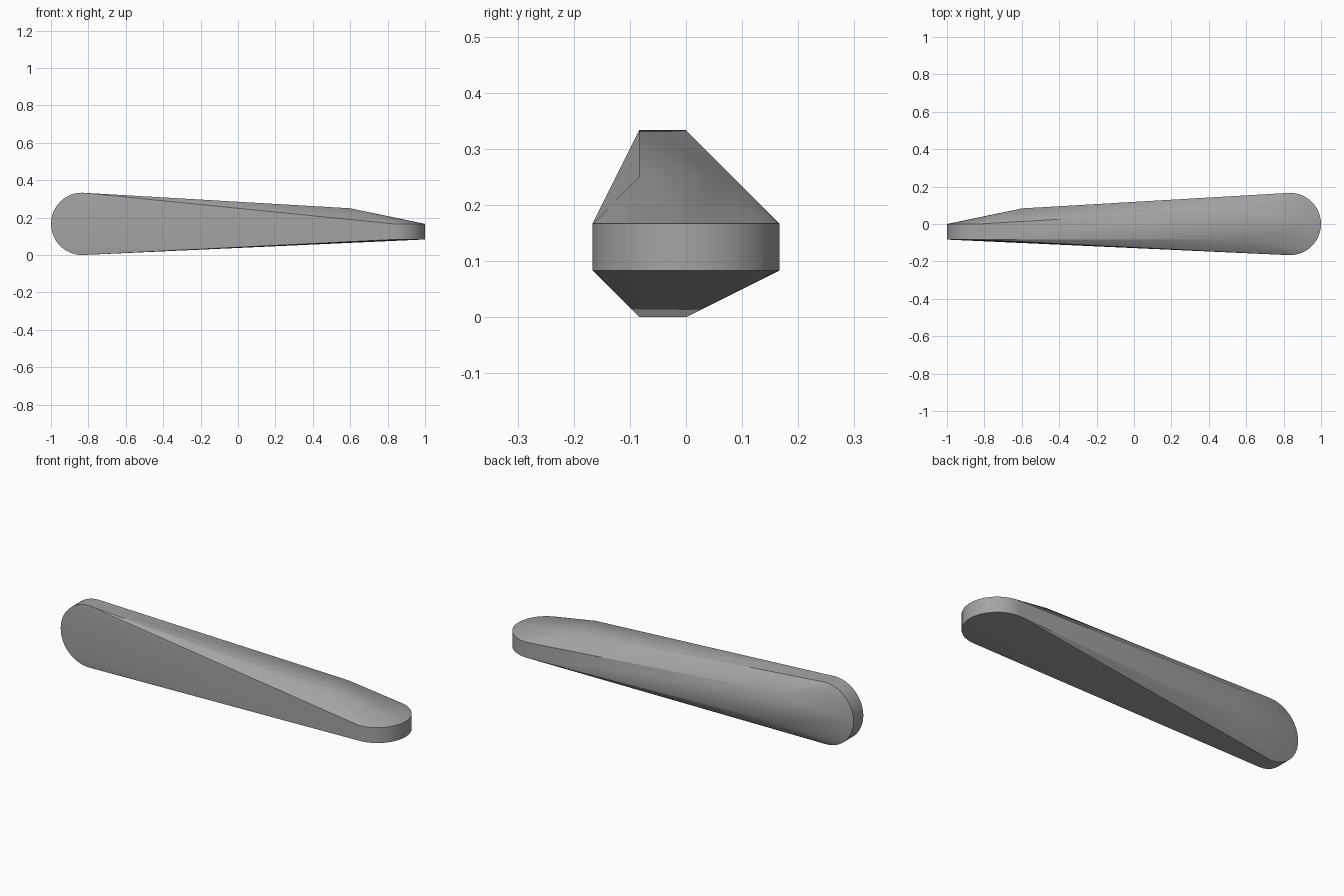
import bpy, bmesh
from math import sin, cos, pi

cube = bpy.data.objects.get("Cube")
if cube:
    bpy.data.objects.remove(cube)

R = 1 / 6          # radius of the rounded ends
T = R / 2          # thickness of the rounded ends
CX = 1 - R         # centre of each rounded end
RIDGE_X = 0.6      # where the body starts to slope into an end
SEGMENTS = 24

grey = bpy.data.materials.new("light_grey")
grey.use_nodes = True
colour = (0.37, 0.37, 0.37, 1)
grey.diffuse_color = colour
grey.node_tree.nodes["Principled BSDF"].inputs["Base Color"].default_value = colour


def end_points():
    """Half-round flat end at +x, with the two ridge corners behind it."""
    points = [(RIDGE_X, side * T, T) for side in (-1, 1)]
    for i in range(SEGMENTS + 1):
        a = pi * (i / SEGMENTS - 0.5)
        for z in (-T, 0):
            points.append((CX + R * cos(a), R * sin(a), z))
    return points


# Flat end lies level; the other end is the same shape mirrored and turned upright
flat_end = end_points()
upright_end = [(-x, z, y) for x, y, z in flat_end]

# Twisted body skinned tightly around both ends
bm = bmesh.new()
for x, y, z in flat_end + upright_end:
    bm.verts.new((x, y, z + R))
hull = bmesh.ops.convex_hull(bm, input=bm.verts[:])
loose = {v for v in hull["geom_interior"] + hull["geom_unused"]
         if isinstance(v, bmesh.types.BMVert) and not v.link_faces}
bmesh.ops.delete(bm, geom=list(loose), context='VERTS')
bmesh.ops.dissolve_limit(bm, angle_limit=0.002, verts=bm.verts[:], edges=bm.edges[:])
bmesh.ops.recalc_face_normals(bm, faces=bm.faces[:])

mesh = bpy.data.meshes.new("twisted_panel")
bm.to_mesh(mesh)
bm.free()
mesh.materials.append(grey)
panel = bpy.data.objects.new("twisted_panel", mesh)
bpy.context.collection.objects.link(panel)

# Smooth rounded ends, crisp ridges
bpy.ops.object.select_all(action='DESELECT')
panel.select_set(True)
bpy.context.view_layer.objects.active = panel
bpy.ops.object.shade_smooth_by_angle(angle=pi / 7)
